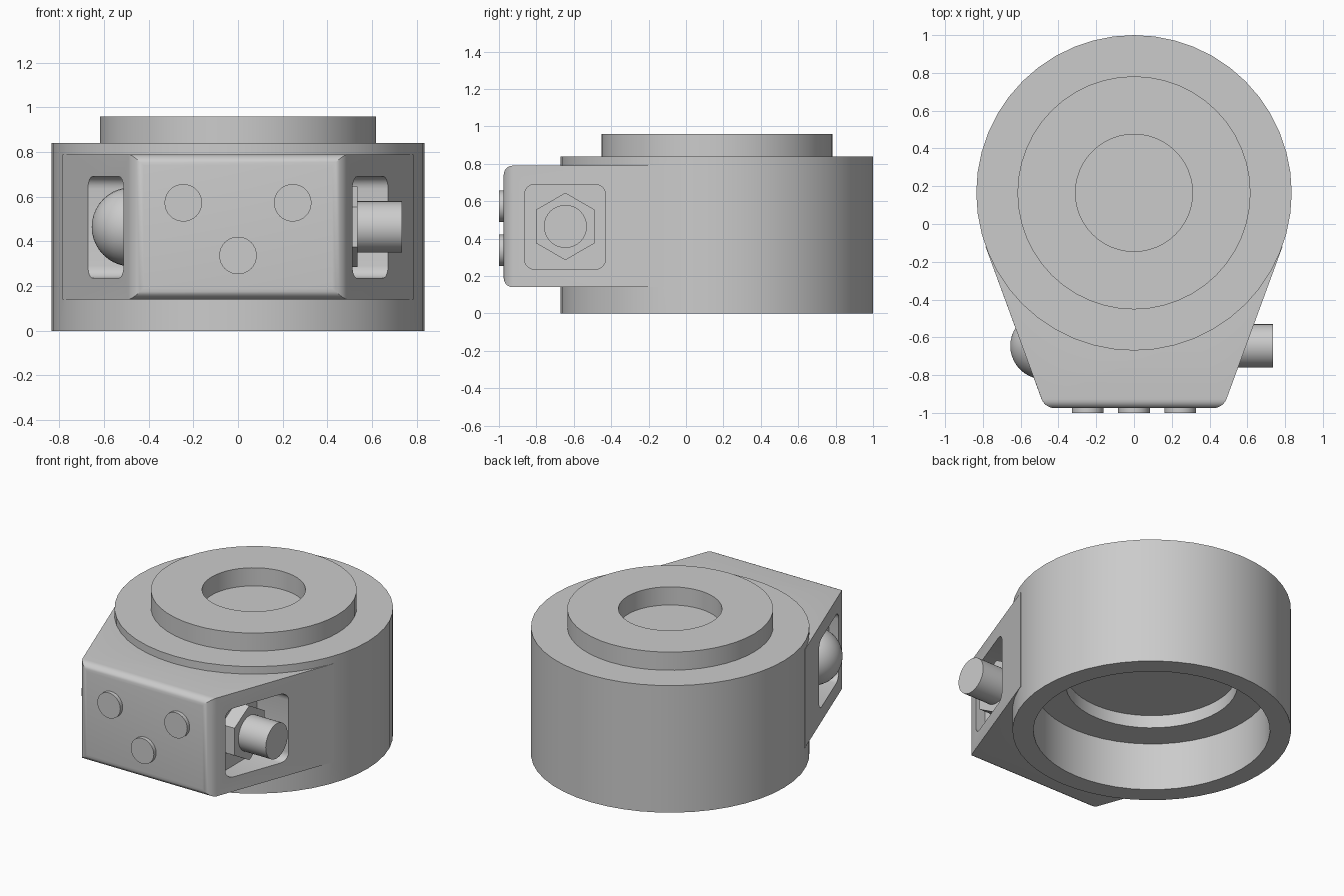
import bpy, bmesh, math
from mathutils import Matrix, Vector

cube = bpy.data.objects.get("Cube")
if cube:
    bpy.data.objects.remove(cube, do_unlink=True)

grey = bpy.data.materials.new("plain grey")
grey.use_nodes = True
grey.diffuse_color = (0.6, 0.6, 0.6, 1)
grey.node_tree.nodes["Principled BSDF"].inputs["Base Color"].default_value = (0.6, 0.6, 0.6, 1)

AXIS_Y = 0.165              # centre of the round body
BOLT_Y, BOLT_Z = -0.645, 0.465


def finish(name, bm):
    bmesh.ops.recalc_face_normals(bm, faces=bm.faces)
    mesh = bpy.data.meshes.new(name)
    bm.to_mesh(mesh)
    bm.free()
    mesh.materials.append(grey)
    obj = bpy.data.objects.new(name, mesh)
    bpy.context.collection.objects.link(obj)
    return obj


def activate(obj):
    bpy.ops.object.select_all(action='DESELECT')
    obj.select_set(True)
    bpy.context.view_layer.objects.active = obj


def smooth(obj, angle=25):
    activate(obj)
    bpy.ops.object.shade_smooth_by_angle(angle=math.radians(angle))


def lathe(name, profile, matrix, steps):
    """Spin (radius, height) points about local z, then place the result."""
    bm = bmesh.new()
    verts = [bm.verts.new((r, 0, h)) for r, h in profile]
    edges = [bm.edges.new(pair) for pair in zip(verts, verts[1:])]
    bmesh.ops.spin(bm, geom=verts + edges, cent=(0, 0, 0), axis=(0, 0, 1),
                   angle=math.tau, steps=steps)
    bmesh.ops.remove_doubles(bm, verts=bm.verts, dist=0.0002)
    bm.transform(matrix)
    return finish(name, bm)


def extrude(bm, points, direction):
    face = bm.faces.new([bm.verts.new(p) for p in points])
    new = bmesh.ops.extrude_face_region(bm, geom=[face])["geom"]
    bmesh.ops.translate(bm, vec=direction,
                        verts=[g for g in new if isinstance(g, bmesh.types.BMVert)])


def combine(target, tool, operation):
    mod = target.modifiers.new(operation, 'BOOLEAN')
    mod.operation, mod.object, mod.solver = operation, tool, 'EXACT'
    activate(target)
    bpy.ops.object.modifier_apply(modifier=mod.name)
    bpy.data.objects.remove(tool, do_unlink=True)


# Round body: stepped recess below, raised ring on top
body = lathe("round_body", [
    (0, 0.40), (0.515, 0.40), (0.515, 0.316), (0.709, 0.316), (0.709, 0),
    (0.835, 0), (0.835, 0.84), (0.617, 0.84), (0.617, 0.96), (0.31, 0.96),
    (0.31, 0.84), (0, 0.84)], Matrix.Translation((0, AXIS_Y, 0)), 48)

# Tapered front block with rounded front edges
bm = bmesh.new()
outline = [(-0.786, -0.12), (-0.472, -0.975), (0.472, -0.975), (0.786, -0.12)]
for i in range(13):
    a = math.radians(-22 - i * 136 / 12)
    outline.append((0.77 * math.cos(a), AXIS_Y + 0.77 * math.sin(a)))
extrude(bm, [(x, y, 0.14) for x, y in outline], (0, 0, 0.65))
front_edges = [e for e in bm.edges if all(v.co.y < -0.97 for v in e.verts)]
bmesh.ops.bevel(bm, geom=front_edges, offset=0.05, segments=5, profile=0.5,
                affect='EDGES')
combine(body, finish("front_block", bm), 'UNION')

# Rounded pockets cut in both tapered sides
for side in (-1, 1):
    bm = bmesh.new()
    points = []
    for k, (sy, sz) in enumerate([(1, 1), (-1, 1), (-1, -1), (1, -1)]):
        for j in range(6):
            a = math.radians(90 * k + 18 * j)
            points.append((side * 0.44, -0.647 + sy * 0.162 + 0.055 * math.cos(a),
                           0.463 + sz * 0.172 + 0.055 * math.sin(a)))
    extrude(bm, points, (side * 0.5, 0, 0))
    cutter = finish("pocket_cutter", bm)
    cutter.hide_render = True
    combine(body, cutter, 'DIFFERENCE')
smooth(body)

# Cross bolt: domed head on the right, shank and hex nut on the left
along_x = Matrix.Translation((0, BOLT_Y, BOLT_Z)) @ Matrix.Rotation(math.pi / 2, 4, 'Y')
dome = [(0.177 * math.cos(t * math.pi / 20), -0.478 - 0.177 * math.sin(t * math.pi / 20))
        for t in range(11)]
smooth(lathe("bolt_head", [(0, -0.43), (0.177, -0.43)] + dome, along_x, 32))
smooth(lathe("bolt_shank", [(0, 0.40), (0.115, 0.40), (0.115, 0.735), (0, 0.735)],
             along_x, 32))
lathe("hex_nut", [(0, 0.43), (0.18, 0.43), (0.18, 0.535), (0, 0.535)], along_x, 6)

# Three round pads on the front face
for name, x, z in (("pad_right", -0.245, 0.573), ("pad_left", 0.245, 0.573),
                   ("pad_low", 0, 0.337)):
    place = Matrix.Translation((x, -0.975, z)) @ Matrix.Rotation(math.pi / 2, 4, 'X')
    smooth(lathe(name, [(0, -0.02), (0.084, -0.02), (0.084, 0.025), (0, 0.025)],
                 place, 32))
